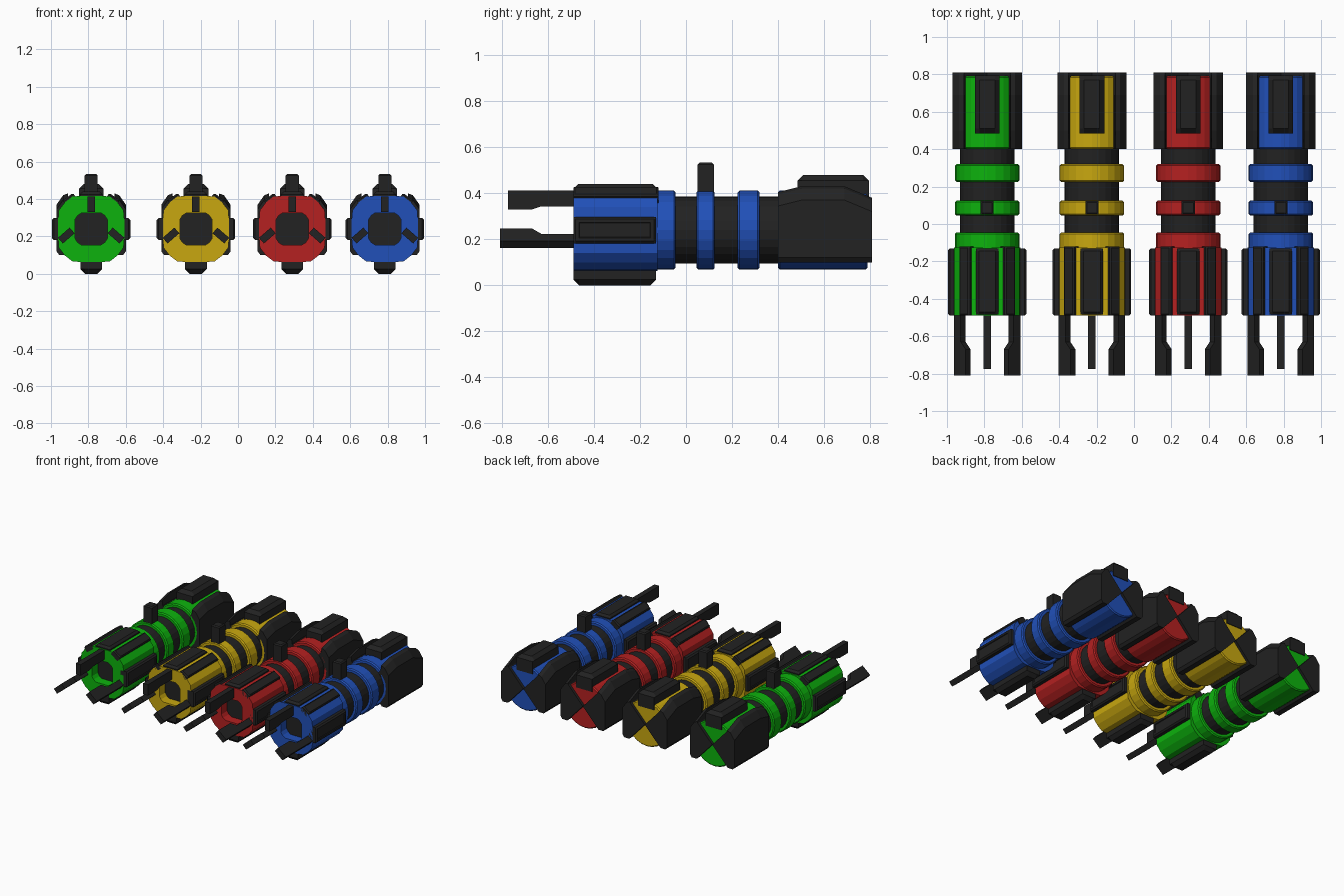
import bpy, bmesh, math

if "Cube" in bpy.data.objects:
    bpy.data.objects.remove(bpy.data.objects["Cube"])

AXIS_Z = 0.24


def material(name, rgb):
    m = bpy.data.materials.new(name)
    m.use_nodes = True
    m.diffuse_color = (*rgb, 1)
    bsdf = m.node_tree.nodes["Principled BSDF"]
    bsdf.inputs["Base Color"].default_value = (*rgb, 1)
    bsdf.inputs["Roughness"].default_value = 0.6
    return m


def loft(name, cx, sections, mats, end_mat=0):
    """Skin a list of (y, [(x, z), ...]) sections and cap both ends."""
    bm = bmesh.new()
    rings = [[bm.verts.new((x, y, z)) for x, z in pts] for y, pts in sections]
    n = len(rings[0])
    for a, b in zip(rings, rings[1:]):
        for i in range(n):
            j = (i + 1) % n
            bm.faces.new((a[i], a[j], b[j], b[i]))
    bm.faces.new(rings[0])
    bm.faces.new(rings[-1]).material_index = end_mat
    bmesh.ops.recalc_face_normals(bm, faces=bm.faces)
    me = bpy.data.meshes.new(name)
    bm.to_mesh(me)
    bm.free()
    for m in mats:
        me.materials.append(m)
    ob = bpy.data.objects.new(name, me)
    ob.location = (cx, 0, AXIS_Z)
    bpy.context.collection.objects.link(ob)
    return ob


def circle(r, limit=9, n=24):
    """Circle flattened on four sides at the given limit."""
    clamp = lambda v: max(-limit, min(limit, v))
    return [(clamp(r * math.cos(math.tau * i / n)),
             clamp(r * math.sin(math.tau * i / n))) for i in range(n)]


def ring(name, cx, y0, y1, r, mat, c=0.008):
    loft(name, cx, [(y0, circle(r - c)), (y0 + c, circle(r)),
                    (y1 - c, circle(r)), (y1, circle(r - c))], [mat])


def turned(pts, deg, off=(0, 0)):
    """Turn (sideways, outward) points about the barrel axis."""
    a = math.radians(deg)
    return [(off[0] + u * math.cos(a) + r * math.sin(a),
             off[1] + r * math.cos(a) - u * math.sin(a)) for u, r in pts]


def plate(name, cx, deg, y0, y1, w, r0, r1, c, mat):
    """Plate around the barrel with a chamfered outer face."""
    full = [(-w, r0), (-w, r1 - c), (-w + c, r1), (w - c, r1), (w, r1 - c), (w, r0)]
    low = [(u, min(r, r1 - c)) for u, r in full]
    return loft(name, cx, [(y, turned(p, deg)) for y, p in
                ((y0, low), (y0 + c, full), (y1 - c, full), (y1, low))], [mat])


def prong(name, cx, deg, off, tip, thin, mat):
    steps = [(tip, 0.09), (-0.67, 0.09), (-0.63, thin), (-0.48, thin)]
    w = 0.02
    loft(name, cx, [(y, turned([(-w, r), (-w, 0.173), (w, 0.173), (w, r)], deg, off))
                    for y, r in steps], [mat])


def side_cheek(name, cx, s, mat):
    """Rear side panel whose wedge section meets the axis on the back face."""
    def section(t):
        pts = [(0, 0), (0.12, 0.13), (0.125, t), (0.15, t - 0.01), (0.185, t - 0.06),
               (0.185, -0.12), (0.17, -0.14), (0.13, -0.14)]
        return [(s * x, z) for x, z in pts]
    tops = [(0.4, 0.165), (0.5, 0.19), (0.69, 0.19), (0.81, 0.14)]
    loft(name, cx, [(y, section(t)) for y, t in tops], [mat])


black = material("charcoal", (0.016, 0.016, 0.016))
units = [("green", -0.785, (0.004, 0.45, 0.004)),
         ("yellow", -0.225, (0.58, 0.39, 0.005)),
         ("red", 0.29, (0.46, 0.015, 0.015)),
         ("blue", 0.785, (0.015, 0.08, 0.48))]

for label, cx, rgb in units:
    paint = material(label + " paint", rgb)
    N = lambda part: label + "_" + part

    # Barrel core and coloured bands
    ring(N("core"), cx, -0.2, 0.5, 0.146, black)
    for part, y0, y1 in (("collar", -0.14, -0.045), ("middle_ring", 0.045, 0.125),
                         ("rear_ring", 0.225, 0.32), ("rear_body", 0.4, 0.79)):
        ring(N(part), cx, y0, y1, 0.172, paint)

    # Front housing with square socket
    outer, hole = circle(0.2, 0.177), circle(0.102, 0.086)
    loft(N("front_housing"), cx, [(-0.125, outer), (-0.49, outer),
                                  (-0.49, hole), (-0.42, hole)], [paint, black], 1)

    # Plates around the housing
    plate(N("top_plate"), cx, 0, -0.485, -0.13, 0.06, 0.15, 0.2, 0.015, black)
    plate(N("bottom_fin"), cx, 180, -0.49, -0.13, 0.058, 0.15, 0.24, 0.025, black)
    for s, side in ((1, "left"), (-1, "right")):
        ob = plate(N(side + "_plate"), cx, s * 90, -0.49, -0.13, 0.058, 0.15, 0.21, 0.01, black)
        # Recessed panel in the outer face
        bm = bmesh.new()
        bm.from_mesh(ob.data)
        face = max(bm.faces, key=lambda f: f.calc_center_median().x * s)
        bmesh.ops.inset_region(bm, faces=[face], thickness=0.02, depth=0)
        bmesh.ops.inset_region(bm, faces=[face], thickness=0.004, depth=-0.005)
        bm.to_mesh(ob.data)
        bm.free()
        plate(N(side + "_strip"), cx, s * 36, -0.49, -0.12, 0.034, 0.17, 0.213, 0.008, black)
        prong(N(side + "_prong"), cx, s * 131, (s * 0.034, 0.051), -0.81, 0.125, black)
        side_cheek(N(side + "_cheek"), cx, s, black)
    prong(N("top_prong"), cx, 0, (0, 0), -0.775, 0.103, black)

    # Activation button and rear hump
    plate(N("button"), cx, 0, 0.05, 0.122, 0.035, 0.13, 0.293, 0.008, black)
    plate(N("rear_hump"), cx, 0, 0.485, 0.795, 0.066, 0.12, 0.24, 0.025, black)
